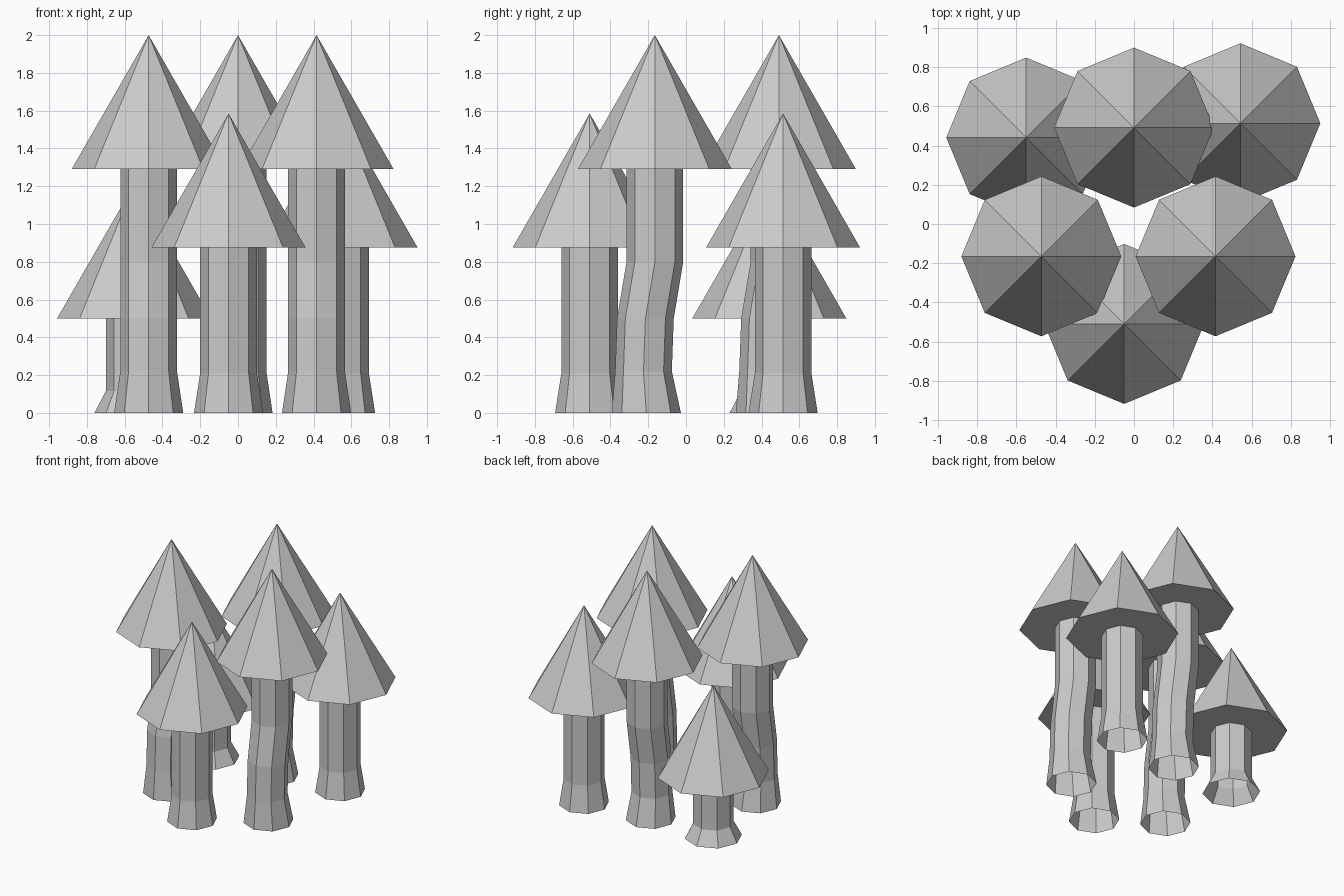
import bpy, bmesh, math

if "Cube" in bpy.data.objects:
    bpy.data.objects.remove(bpy.data.objects["Cube"])

SIDES = 8
CAP_R, CAP_H = 0.408, 0.71


def make_object(name, bm, x, y):
    mesh = bpy.data.meshes.new(name)
    bm.normal_update()
    bm.to_mesh(mesh)
    bm.free()
    ob = bpy.data.objects.new(name, mesh)
    ob.location = (x, y, 0)
    bpy.context.collection.objects.link(ob)


def ring(bm, z, r, dy=0.0):
    return [bm.verts.new((r * math.cos(i * math.tau / SIDES),
                          r * math.sin(i * math.tau / SIDES) + dy, z))
            for i in range(SIDES)]


# Stem: open octagonal tube lofted through (z, radius, y offset) rings
def stem(name, x, y, profile):
    bm = bmesh.new()
    rings = [ring(bm, *p) for p in profile]
    for a, b in zip(rings, rings[1:]):
        for i in range(SIDES):
            j = (i + 1) % SIDES
            bm.faces.new((a[i], a[j], b[j], b[i]))
    make_object(name, bm, x, y)


# Cap: octagonal cone with a flat underside
def cap(name, x, y, z):
    bm = bmesh.new()
    rim = ring(bm, z, CAP_R)
    tip = bm.verts.new((0, 0, z + CAP_H))
    for i in range(SIDES):
        bm.faces.new((rim[i], rim[(i + 1) % SIDES], tip))
    bm.faces.new(rim[::-1])
    make_object(name, bm, x, y)


TALL = [(0, 0.183, -0.045), (0.22, 0.15, -0.06), (0.5, 0.15, -0.05),
        (0.8, 0.15), (1.29, 0.15)]
MEDIUM = [(0, 0.183), (0.21, 0.15), (0.875, 0.15)]
SHORT = [(0, 0.21), (0.115, 0.15), (0.5, 0.15)]

# The cluster of six mushrooms
cluster = [
    ("tall_left", -0.473, -0.165, TALL),
    ("tall_right", 0.416, -0.165, TALL),
    ("tall_back", 0.0, 0.492, TALL),
    ("medium_front", -0.05, -0.51, MEDIUM),
    ("medium_back", 0.543, 0.514, MEDIUM),
    ("short_back", -0.55, 0.441, SHORT),
]
for name, x, y, profile in cluster:
    stem(name + "_stem", x, y, profile)
    cap(name + "_cap", x, y, profile[-1][0])
